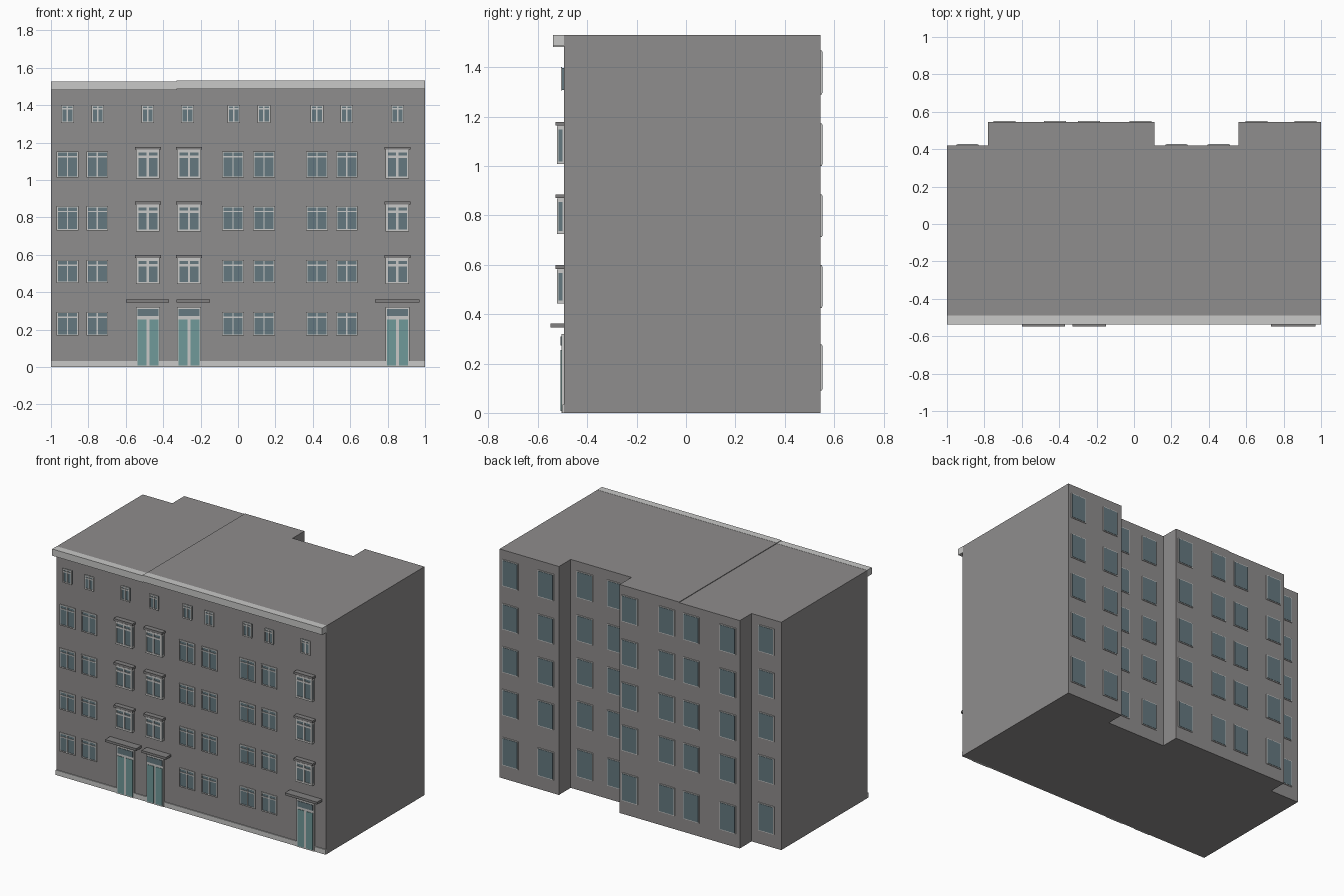
import bpy, bmesh

if "Cube" in bpy.data.objects:
    bpy.data.objects.remove(bpy.data.objects["Cube"])


def mat(name, c):
    m = bpy.data.materials.new(name)
    m.diffuse_color = (*c, 1)
    m.use_nodes = True
    m.node_tree.nodes["Principled BSDF"].inputs["Base Color"].default_value = m.diffuse_color
    return m


WALL = mat("wall grey", (0.275, 0.266, 0.266))
LIGHT = mat("light trim", (0.58, 0.58, 0.57))
GLASS = mat("window glass", (0.13, 0.19, 0.215))
DOOR = mat("door teal", (0.16, 0.32, 0.32))
LEDGE = mat("ledge grey", (0.22, 0.215, 0.215))


def make(name, bm, material):
    bmesh.ops.recalc_face_normals(bm, faces=bm.faces)
    me = bpy.data.meshes.new(name)
    bm.to_mesh(me)
    bm.free()
    me.materials.append(material)
    ob = bpy.data.objects.new(name, me)
    bpy.context.collection.objects.link(ob)
    return ob


def boxes(name, items, material):
    """One object from boxes given as (x0, x1, y0, y1, z0, z1)."""
    bm = bmesh.new()
    for x0, x1, y0, y1, z0, z1 in items:
        vs = bmesh.ops.create_cube(bm, size=1)["verts"]
        for v in vs:
            v.co.x = x1 if v.co.x > 0 else x0
            v.co.y = y1 if v.co.y > 0 else y0
            v.co.z = z1 if v.co.z > 0 else z0
    return make(name, bm, material)


def prism(name, outline, h, material):
    bm = bmesh.new()
    f = bm.faces.new([bm.verts.new((x, y, 0)) for x, y in outline])
    top = bmesh.ops.extrude_face_region(bm, geom=[f])["geom"]
    for v in top:
        if isinstance(v, bmesh.types.BMVert):
            v.co.z = h
    return make(name, bm, material)


F, B, R = -0.495, 0.545, 0.42    # front wall, rear wall, recessed rear wall
SEAM = -0.33

# Two adjoining building volumes with stepped rear
prism("left_building", [(-1, F), (SEAM, F), (SEAM, B), (-0.78, B), (-0.78, R), (-1, R)], 1.526, WALL)
prism("right_building", [(SEAM, F), (1, F), (1, B), (0.56, B), (0.56, R), (0.11, R),
                         (0.11, B), (SEAM, B)], 1.53, WALL)

# Cornice along the front
boxes("cornice", [(-1, SEAM, -0.538, F + 0.005, 1.482, 1.527),
                  (SEAM, 1, -0.538, F + 0.005, 1.486, 1.531)], LIGHT)

frames, panes = [], []


def window(x0, x1, z0, z1, depth=0.01, bar=0.009, transom=0.035):
    """Front window: glass slab behind a grid of light bars."""
    y, w = F - depth, bar
    g = y + 0.004
    xm = (x0 + x1) / 2
    panes.append((x0 + 0.003, x1 - 0.003, g, F + 0.005, z0 + 0.003, z1 - 0.003))
    for a, b in ((x0, x0 + w), (xm - w / 2, xm + w / 2), (x1 - w, x1)):
        frames.append((a, b, y, g + 0.001, z0, z1))
    zt = z1 - transom
    for a, b in ((z0, z0 + w), (zt - w / 2, zt + w / 2), (z1 - w, z1)):
        frames.append((x0, x1, y, g + 0.001, a, b))


ROWS = [(0.168, 0.295), (0.45, 0.573), (0.73, 0.86), (1.013, 1.153)]
PLAIN = [-0.912, -0.752, -0.027, 0.139, 0.422, 0.582]
BAYS = [-0.482, -0.262, 0.852]
SMALL = [-0.912, -0.75, -0.482, -0.27, -0.022, 0.139, 0.422, 0.582, 0.853]

# Plain windows and the small attic row
for x in PLAIN:
    for z0, z1 in ROWS:
        window(x - 0.058, x + 0.058, z0, z1, 0.01, 0.007, 0.028)
for x in SMALL:
    window(x - 0.034, x + 0.034, 1.305, 1.4, 0.012, 0.008, 0.02)

# Projecting bay windows with glazed sides and a stepped ledge on top
ledges = []
for x in BAYS:
    for z0, z1 in ROWS[1:]:
        x0, x1, z0, z1 = x - 0.063, x + 0.063, z0 - 0.006, z1 + 0.006
        window(x0, x1, z0, z1, 0.027, 0.012, 0.035)
        for a, b in ((x0, x0 + 0.01), (x1 - 0.01, x1)):
            frames.append((a, b, F - 0.006, F + 0.005, z0, z1))
        for a, b in ((z0, z0 + 0.012), (z1 - 0.012, z1 + 0.006)):
            frames.append((x0, x1, F - 0.026, F + 0.005, a, b))
        ledges.append((x - 0.07, x + 0.07, -0.528, F + 0.005, z1 + 0.004, z1 + 0.019))

# Entrance doors: frame, transom light and two leaves
leaves = []
for x in BAYS:
    x0, x1 = x - 0.064, x + 0.064
    frames.append((x0, x1, F - 0.01, F + 0.005, 0, 0.32))
    panes.append((x0 + 0.008, x1 - 0.008, F - 0.013, F, 0.272, 0.31))
    for a, b in ((x0 + 0.008, x - 0.008), (x + 0.008, x1 - 0.008)):
        leaves.append((a, b, F - 0.013, F, 0.008, 0.255))
boxes("door_leaves", leaves, DOOR)

# Canopies over the doors
boxes("door_canopies", [(a, b, -0.549, F + 0.005, 0.346, 0.362)
                        for a, b in ((-0.6, -0.37), (-0.33, -0.15), (0.732, 0.97))], LEDGE)
boxes("bay_ledges", ledges, LEDGE)

# Plinth strips between the doors
edges = [-1] + [e for x in BAYS for e in (x - 0.064, x + 0.064)] + [1]
boxes("plinth", [(a, b, F - 0.006, F + 0.005, 0, 0.033)
                 for a, b in zip(edges[::2], edges[1::2])], LIGHT)

boxes("front_window_frames", frames, LIGHT)
boxes("front_window_glass", panes, GLASS)

# Rear windows: thin light surround with a large pane
rear_frames, rear_panes = [], []
REAR_ROWS = [(0.09, 0.277), (0.425, 0.598), (0.712, 0.885), (1.0, 1.173), (1.29, 1.468)]
REAR_COLS = [(-0.89, R), (-0.693, B), (-0.423, B), (-0.24, B), (0.034, B),
             (0.228, R), (0.453, R), (0.655, B), (0.918, B)]
for x, y in REAR_COLS:
    for z0, z1 in REAR_ROWS:
        rear_frames.append((x - 0.059, x + 0.059, y - 0.005, y + 0.005, z0, z1))
        rear_panes.append((x - 0.054, x + 0.054, y, y + 0.007, z0 + 0.005, z1 - 0.005))
boxes("rear_window_frames", rear_frames, LIGHT)
boxes("rear_window_glass", rear_panes, GLASS)
